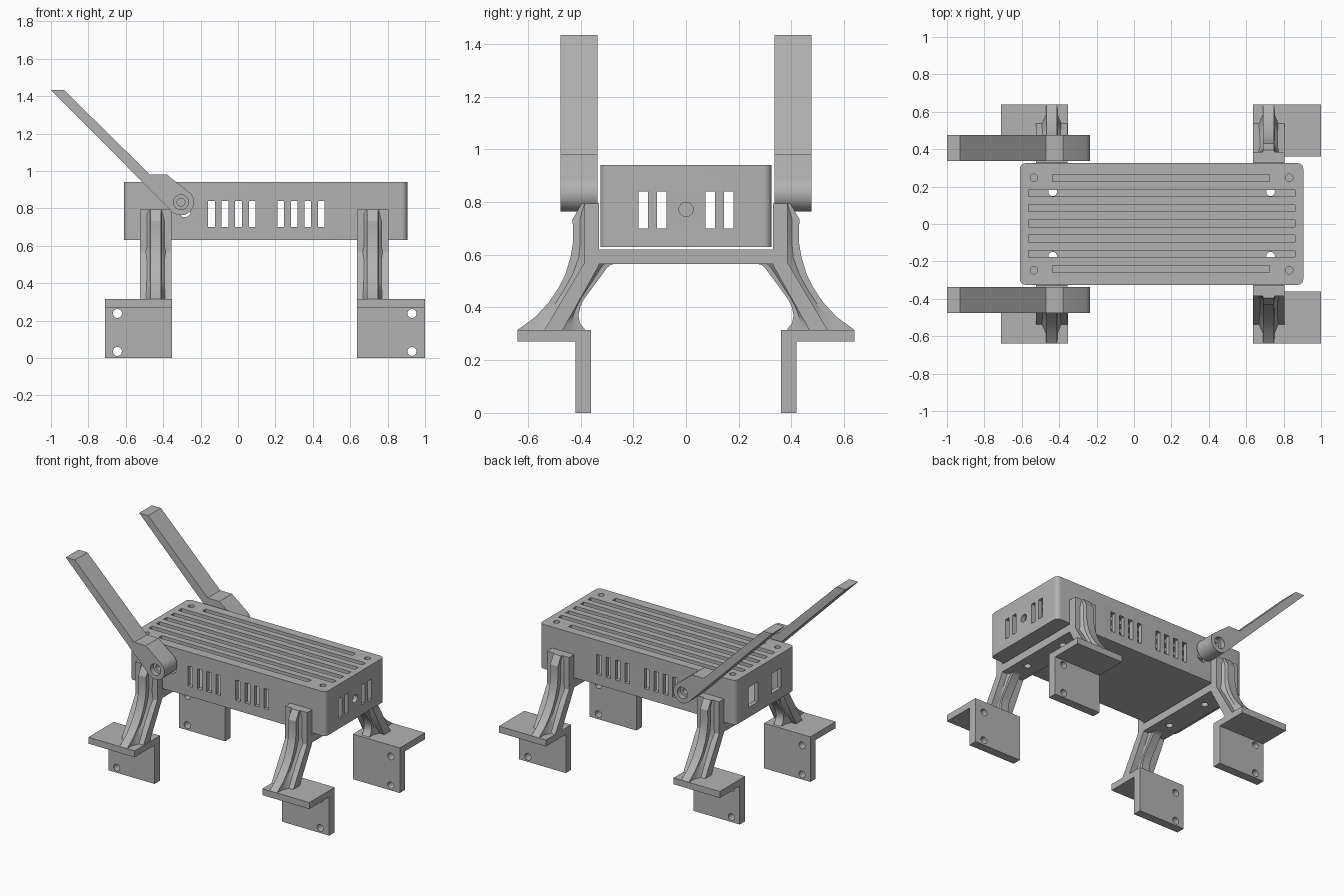
import bpy, bmesh
from math import sin, cos, pi, radians

if "Cube" in bpy.data.objects:
    bpy.data.objects.remove(bpy.data.objects["Cube"], do_unlink=True)

grey = bpy.data.materials.new("plain_grey")
grey.use_nodes = True
grey.diffuse_color = (0.45, 0.45, 0.45, 1)
grey.node_tree.nodes["Principled BSDF"].inputs["Base Color"].default_value = (0.45, 0.45, 0.45, 1)

AXES = {"x": lambda a, b, d: (d, a, b),
        "y": lambda a, b, d: (a, d, b),
        "z": lambda a, b, d: (a, b, d)}


def rect(a0, a1, b0, b1):
    return [(a0, b0), (a1, b0), (a1, b1), (a0, b1)]


def arc(a, b, r, start=0, end=360, n=24):
    steps = n if end - start >= 360 else n + 1
    return [(a + r * cos(radians(start + (end - start) * i / n)),
             b + r * sin(radians(start + (end - start) * i / n))) for i in range(steps)]


def rounded(a0, a1, b0, b1, r):
    corners = [(a1 - r, b1 - r), (a0 + r, b1 - r), (a0 + r, b0 + r), (a1 - r, b0 + r)]
    return [p for i, (a, b) in enumerate(corners)
            for p in arc(a, b, r, 90 * i, 90 * i + 90, 6)]


def loft(bm, rings):
    """Closed solid through rings of equal length."""
    rows = [[bm.verts.new(p) for p in ring] for ring in rings]
    n = len(rows[0])
    for lower, upper in zip(rows, rows[1:]):
        for i in range(n):
            j = (i + 1) % n
            bm.faces.new((lower[i], lower[j], upper[j], upper[i]))
    bm.faces.new(rows[0][::-1])
    bm.faces.new(rows[-1])


def prism(bm, outline, axis, lo, hi):
    place = AXES[axis]
    loft(bm, [[place(a, b, d) for a, b in outline] for d in (lo, hi)])


def finish(name, bm):
    bmesh.ops.recalc_face_normals(bm, faces=bm.faces)
    mesh = bpy.data.meshes.new(name)
    bm.to_mesh(mesh)
    bm.free()
    mesh.materials.append(grey)
    ob = bpy.data.objects.new(name, mesh)
    bpy.context.collection.objects.link(ob)
    return ob


def solid(name, outline, axis, lo, hi):
    bm = bmesh.new()
    prism(bm, outline, axis, lo, hi)
    return finish(name, bm)


def cut(ob, prisms):
    """Subtract a list of (outline, axis, lo, hi) prisms."""
    bm = bmesh.new()
    for p in prisms:
        prism(bm, *p)
    tool = finish("cutter", bm)
    tool.hide_render = True
    mod = ob.modifiers.new("cut", "BOOLEAN")
    mod.operation, mod.solver, mod.object = "DIFFERENCE", "EXACT", tool
    bpy.context.view_layer.objects.active = ob
    bpy.ops.object.modifier_apply(modifier=mod.name)
    bpy.data.objects.remove(tool, do_unlink=True)


# Hollow case
X0, X1, Y, Z0, Z1, WALL = -0.61, 0.905, 0.325, 0.63, 0.94, 0.03
case = solid("case", rounded(X0, X1, -Y, Y, 0.03), "z", Z0, Z1)
cut(case, [(rect(X0 + WALL, X1 - WALL, WALL - Y, Y - WALL), "z", Z0 + WALL, Z1 - WALL)])

cuts = []
# Long slots in the lid
for i in range(-3, 4):
    y = 0.081 * i + 0.003
    a, b = (-0.435, 0.725) if abs(i) == 3 else (-0.565, 0.86)
    cuts.append((rect(a, b, y - 0.018, y + 0.018), "z", Z1 - 0.05, Z1 + 0.05))
# Vents and arm openings in both long walls
for s in (-1, 1):
    lo, hi = sorted((s * (Y - 0.05), s * (Y + 0.05)))
    for start in (-0.16, 0.21):
        for k in range(4):
            x = start + 0.0725 * k
            cuts.append((rect(x, x + 0.036, 0.70, 0.84), "y", lo, hi))
    cuts.append((arc(-0.285, 0.785, 0.032), "y", lo, hi))
    # End openings
    for y in (0.0925, 0.1625):
        cuts.append((rect(s * y - 0.018, s * y + 0.018, 0.70, 0.84), "x", X1 - 0.05, X1 + 0.05))
    cuts.append((rect(s * 0.1275 - 0.053, s * 0.1275 + 0.053, 0.70, 0.84), "x", X0 - 0.05, X0 + 0.05))
    # Floor mounting holes
    for x in (-0.435, 0.73):
        cuts.append((arc(x, s * 0.172, 0.023), "z", Z0 - 0.05, Z0 + 0.05))
    # Lid screw holes
    for x in (-0.535, 0.83):
        cuts.append((arc(x, s * 0.247, 0.02), "z", Z1 - 0.05, Z1 + 0.05))
cuts.append((arc(0, 0.772, 0.027), "x", X1 - 0.05, X1 + 0.05))
cut(case, cuts)

# Screw posts inside the case corners
for i, x in enumerate((-0.535, 0.83)):
    for j, s in enumerate((-1, 1)):
        post = solid(f"screw_post_{i}{j}", arc(x, s * 0.247, 0.04), "z", Z0 + 0.02, Z1 - 0.02)
        cut(post, [(arc(x, s * 0.247, 0.02), "z", Z1 - 0.14, Z1)])


# Leg parts: flange is the full-width strip, ribs stand on both of its sides
FLANGE = [(0.33, 0.795), (0.385, 0.795), (0.385, 0.57), (0.54, 0.31), (0.47, 0.31), (0.33, 0.56)]
OUTER = [(0.395, 0.795), (0.43, 0.735), (0.428, 0.65), (0.438, 0.59), (0.458, 0.525),
         (0.486, 0.47), (0.52, 0.42), (0.57, 0.365), (0.64, 0.314)]
INNER = [(0.265, 0.567), (0.285, 0.562), (0.30, 0.55), (0.388, 0.43), (0.402, 0.4),
         (0.408, 0.37), (0.402, 0.34), (0.38, 0.312)]


def rib(name, xc, s, edge, root):
    bm = bmesh.new()
    rings = []
    for y, z in edge:
        r = root(z)
        m = r + (y - r) * 0.5
        half = [(0.055, r), (0.031, m), (0.029, y)]
        rings.append([(xc - w, s * v, z) for w, v in half] + [(xc + w, s * v, z) for w, v in half[::-1]])
    loft(bm, rings)
    return finish(name, bm)


def outer_root(z):
    return 0.375 + max(0, 0.57 - z) * 0.6


def inner_root(z):
    return 0.34 + max(0, 0.56 - z) * 0.56


for end, xc, foot, hole_x in (("right", -0.44, (-0.71, -0.352), -0.645),
                              ("left", 0.72, (0.636, 1.0), 0.93)):
    # Cross bar under the case
    bar = solid(f"{end}_cross_bar", rect(xc - 0.085, xc + 0.085, -0.34, 0.34), "z", 0.565, 0.62)
    hx = -0.435 if xc < 0 else 0.73
    cut(bar, [(arc(hx, s * 0.172, 0.023), "z", 0.5, 0.7) for s in (-1, 1)])
    for side, s in (("front", -1), ("back", 1)):
        tag = f"{side}_{end}"
        solid(f"{tag}_leg", [(s * y, z) for y, z in FLANGE], "x", xc - 0.085, xc + 0.085)
        rib(f"{tag}_outer_rib", xc, s, OUTER, outer_root)
        rib(f"{tag}_inner_rib", xc, s, INNER, inner_root)
        # Angle bracket foot
        angle = [(0.36, 0), (0.42, 0), (0.42, 0.27), (0.64, 0.27), (0.64, 0.315), (0.36, 0.315)]
        plate = solid(f"{tag}_foot", [(s * y, z) for y, z in angle], "x", *foot)
        lo, hi = sorted((s * 0.3, s * 0.5))
        cut(plate, [(arc(hole_x, z, 0.024), "y", lo, hi) for z in (0.035, 0.238)])

# Raised arms with a round pivot end
PX, PZ, PR = -0.305, 0.833, 0.07
ARM = [(-0.93, 1.433), (-1.0, 1.433)] + arc(PX, PZ, PR, 225, 407, 20) + [(-0.38, 0.98), (-0.47, 0.98)]
for side, s in (("front", -1), ("back", 1)):
    lo, hi = sorted((s * 0.336, s * 0.476))
    arm = solid(f"{side}_arm", ARM, "y", lo, hi)
    lo, hi = sorted((s * 0.44, s * 0.5))
    cut(arm, [(arc(PX, PZ, 0.04), "y", lo, hi)])
    lo, hi = sorted((s * 0.3, s * 0.45))
    cut(arm, [(arc(PX, PZ, 0.021), "y", lo, hi)])

# Smooth the rounded surfaces only
bpy.ops.object.select_all(action="DESELECT")
for ob in bpy.context.collection.objects:
    if ob.type == "MESH" and grey.name in ob.data.materials:
        ob.select_set(True)
        bpy.context.view_layer.objects.active = ob
bpy.ops.object.shade_smooth_by_angle(angle=radians(30))
